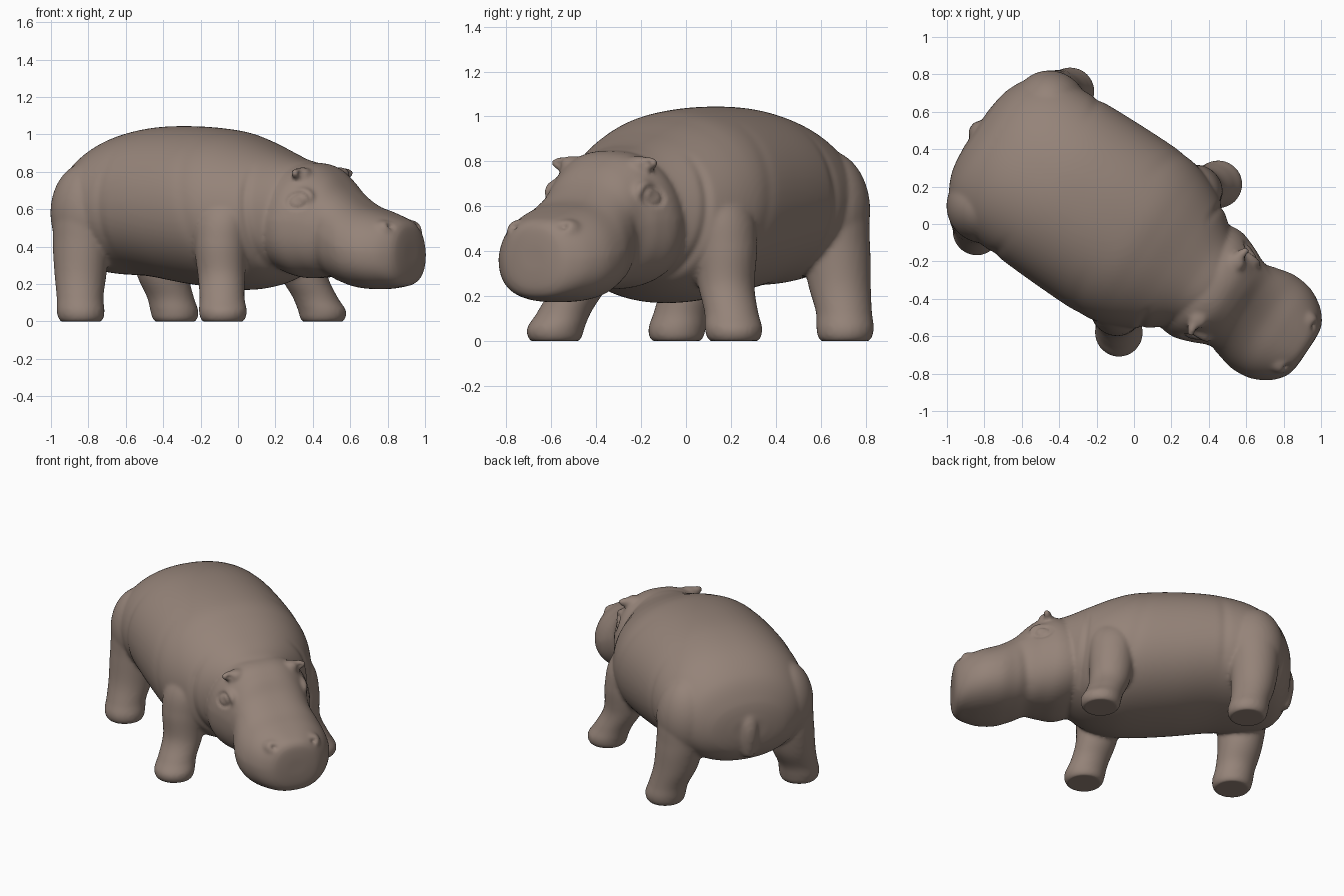
import bpy, bmesh, math
from mathutils import Vector, Matrix

if "Cube" in bpy.data.objects:
    bpy.data.objects.remove(bpy.data.objects["Cube"])

# Everything is modelled facing +x, then turned to the three-quarter pose
POSE = Matrix.Translation((-0.028, -0.042, 0)) @ Matrix.Rotation(math.radians(-33.8), 4, 'Z')
hide = bpy.data.materials.new("grey brown hide")
hide.diffuse_color = (0.30, 0.228, 0.19, 1)
hide.use_nodes = True
hide.node_tree.nodes["Principled BSDF"].inputs["Base Color"].default_value = hide.diffuse_color


def spline(keys, n=10):
    """Catmull-Rom interpolation through rows of section values."""
    rows = []
    for i in range(len(keys) - 1):
        a, b, c, d = (keys[max(0, min(len(keys) - 1, i + k))] for k in (-1, 0, 1, 2))
        for s in range(n):
            t = s / n
            rows.append([0.5 * (2 * q + (r - p) * t + (2 * p - 5 * q + 4 * r - w) * t * t
                                + (3 * q - p - 3 * r + w) * t ** 3)
                         for p, q, r, w in zip(a, b, c, d)])
    return rows + [list(keys[-1])]


def loft(bm, rings):
    loops = [[bm.verts.new(p) for p in ring] for ring in rings]
    for a, b in zip(loops, loops[1:]):
        for i in range(len(a)):
            j = (i + 1) % len(a)
            bm.faces.new((a[i], a[j], b[j], b[i]))
    bm.faces.new(loops[0][::-1])
    bm.faces.new(loops[-1])


def power(x, e):
    return math.copysign(abs(x) ** e, x)


def barrel(bm, keys, e, taper, n=120):
    """Horizontal loft; rows are x, bottom, top, half width."""
    rings = []
    for x, lo, hi, w in spline(keys):
        ring = []
        for k in range(n):
            a = math.tau * k / n
            c, s = power(math.cos(a), e), power(math.sin(a), e)
            ring.append((x, w * c * (1 - taper * max(s, 0)), (lo + hi) / 2 + (hi - lo) / 2 * s))
        rings.append(ring)
    loft(bm, rings)


def column(bm, keys, side=1, n=48):
    """Upright loft; rows are z, x, y, radius in x, radius in y."""
    loft(bm, [[(x + rx * math.cos(math.tau * k / n), side * (y + ry * math.sin(math.tau * k / n)), z)
               for k in range(n)] for z, x, y, rx, ry in spline(keys)])


def ball(bm, loc, size, rot=(0, 0, 0)):
    m = Matrix.Translation(loc)
    for ang, ax in zip(rot, 'XYZ'):
        m = m @ Matrix.Rotation(math.radians(ang), 4, ax)
    bmesh.ops.create_uvsphere(bm, u_segments=48, v_segments=28, radius=1,
                              matrix=m @ Matrix.Diagonal((*size, 1)))


def fuse(bm, name, voxel, smooth, carve):
    """Fuse overlapping forms, relax them, then carve grooves along the normals."""
    bmesh.ops.recalc_face_normals(bm, faces=bm.faces)
    me = bpy.data.meshes.new(name)
    bm.to_mesh(me)
    bm.free()
    ob = bpy.data.objects.new(name, me)
    bpy.context.collection.objects.link(ob)
    r = ob.modifiers.new("fuse", 'REMESH')
    r.mode, r.voxel_size = 'VOXEL', voxel
    s = ob.modifiers.new("relax", 'SMOOTH')
    s.factor, s.iterations = 0.5, smooth
    bpy.context.view_layer.update()
    me = bpy.data.meshes.new_from_object(ob.evaluated_get(bpy.context.evaluated_depsgraph_get()))
    ob.modifiers.clear()
    ob.data = me
    moves = [(v, v.normal * carve(v.co)) for v in me.vertices]
    for v, d in moves:
        v.co -= d
        v.co.z = max(v.co.z, 0)
    me.materials.clear()
    me.materials.append(hide)
    me.polygons.foreach_set("use_smooth", [True] * len(me.polygons))
    ob.matrix_world = POSE


def bump(d, r):
    return math.exp(-(d / r) ** 2)


def ramp(v, lo, hi):
    return min(1, max(0, (v - lo) / (hi - lo)))


bm = bmesh.new()

# Barrel torso
barrel(bm, [(-0.985, .46, .62, .12), (-.96, .37, .73, .27), (-.88, .29, .868, .40), (-.72, .255, .975, .48),
            (-.5, .24, 1.033, .50), (-.25, .20, 1.043, .51), (0, .172, 1.022, .51), (.15, .172, .98, .485),
            (.3, .205, .92, .42), (.42, .27, .875, .33), (.53, .36, .845, .23), (.58, .45, .8, .12)], 0.92, 0.03)

# Four splayed legs with heavy haunches
front = [(-.006, .258, .48, .10, .10), (.015, .258, .48, .12, .12), (.06, .255, .476, .128, .128),
         (.13, .230, .447, .120, .120), (.25, .192, .395, .128, .125), (.42, .175, .38, .145, .14),
         (.58, .165, .345, .15, .14), (.75, .15, .25, .10, .10)]
rear = [(-.006, -.674, .452, .10, .10), (.015, -.674, .452, .12, .12), (.06, -.678, .45, .128, .128),
        (.13, -.692, .434, .125, .125), (.25, -.715, .395, .138, .14), (.42, -.725, .37, .155, .15),
        (.62, -.72, .34, .165, .155), (.80, -.69, .25, .14, .12)]
for side in (1, -1):
    column(bm, front, side)
    column(bm, rear, side)
    ball(bm, (-.72, side * .32, .58), (.20, .195, .27))

# Short tail pressed to the rump
column(bm, [(.34, -.945, 0, .012, .012), (.36, -.955, 0, .035, .04), (.48, -.968, 0, .047, .055),
            (.58, -.958, 0, .05, .06), (.68, -.91, 0, .05, .065)])

# Skull with jowls and broad muzzle
barrel(bm, [(.30, .42, .62, .18), (.335, .33, .71, .27), (.40, .265, .80, .32), (.5, .232, .845, .335),
            (.6, .235, .837, .305), (.68, .235, .785, .272), (.76, .205, .70, .278), (.86, .178, .63, .30),
            (.97, .172, .592, .29), (1.06, .182, .56, .245), (1.115, .195, .535, .19),
            (1.14, .235, .50, .14), (1.148, .31, .43, .07)], 0.80, 0.13)

# Brows, eyes, nostril mounds and ears
for s in (1, -1):
    ball(bm, (.60, s * .24, .66), (.085, .038, .06))
    ball(bm, (.605, s * .256, .645), (.04, .024, .03))
    ball(bm, (1.055, s * .13, .492), (.065, .06, .05))
    ball(bm, (.57, s * .225, .787), (.032, .06, .032), (s * 8, 0, s * -12))
    ball(bm, (.57, s * .18, .785), (.05, .06, .04))


def folds(p):
    y = abs(p.y)
    # Flank, shoulder and neck folds
    side = ramp(y, .25, .45) * ramp(p.z, .3, .45)
    d = .006 * bump(p.x + .53 - .1 * (p.z - .6) ** 2, .03) * side * (1 - ramp(p.z, .75, .95))
    d += .003 * bump(p.x - .02 + .25 * (p.z - .6), .04) * side
    d += .010 * bump(p.x - .36 + .1 * (p.z - .4), .02) * ramp(y, .2, .3) * (1 - ramp(p.z, .7, .85)) * (p.z > .2)
    # Nostrils, eye sockets, ear hollows and mouth corners
    d += .024 * bump((p - Vector((1.105, math.copysign(.135, p.y), .51))).length, .02)
    ring = math.hypot(p.x - .605, (p.z - .645) * 1.25)
    d += .009 * bump(ring - .05, .014) * (y > .15)
    d += .014 * bump((p - Vector((.60, math.copysign(.24, p.y), .79))).length, .024)
    return d + .007 * bump(p.x - .70 - .15 * (p.z - .4), .035) * ramp(y, .1, .2) * (1 - ramp(p.z, .5, .6))


fuse(bm, "hippopotamus_body", 0.0115, 9, folds)
